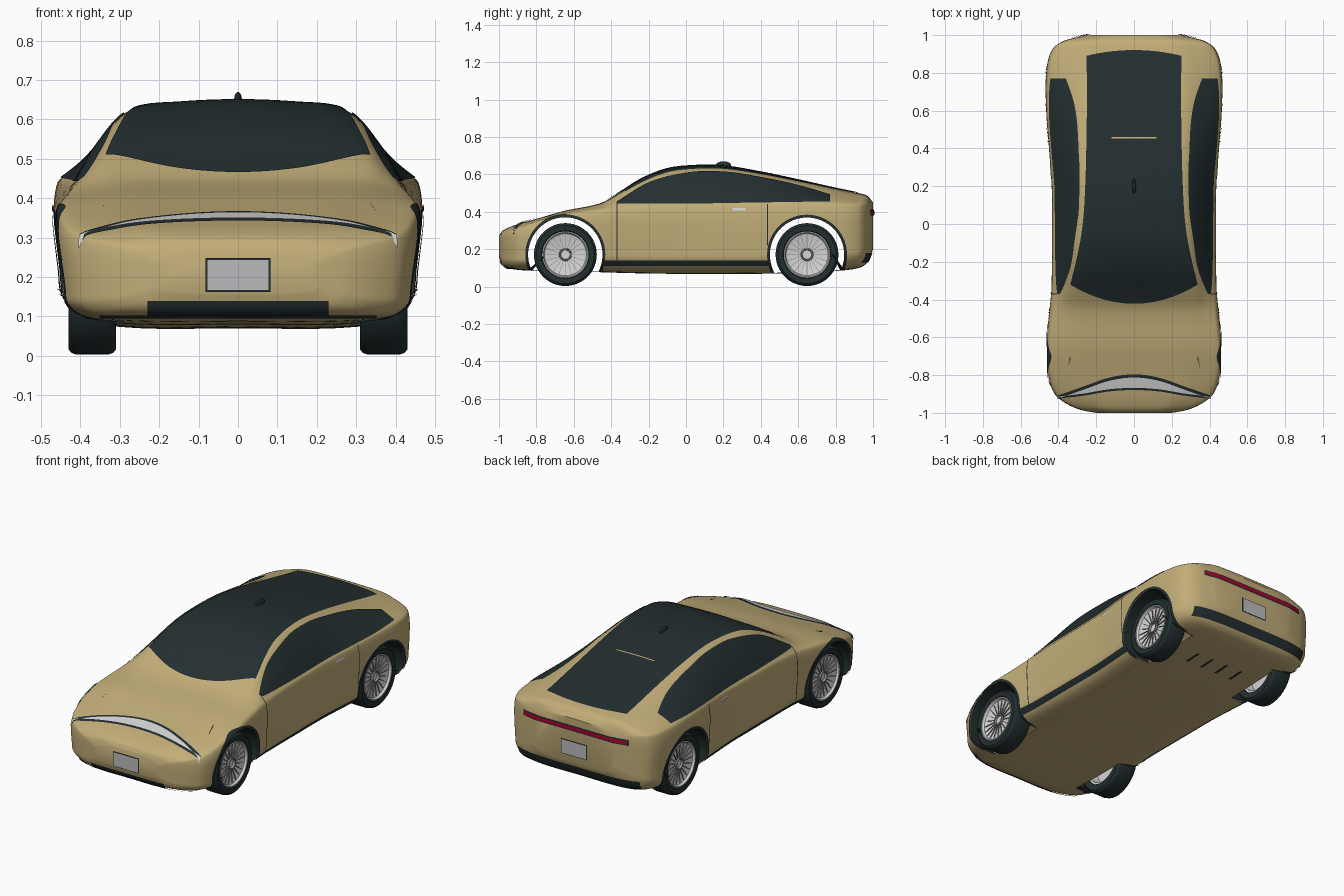
import bpy, bmesh
from math import sin, cos, pi, radians, hypot
from mathutils import Vector
from mathutils.bvhtree import BVHTree

cube = bpy.data.objects.get("Cube")
if cube:
    bpy.data.objects.remove(cube, do_unlink=True)


def material(name, r, g, b):
    m = bpy.data.materials.new(name)
    m.use_nodes = True
    m.diffuse_color = (r, g, b, 1)
    m.node_tree.nodes["Principled BSDF"].inputs["Base Color"].default_value = (r, g, b, 1)
    return m


PAINT = material("sand paint", .54, .42, .19)
DARK = material("dark glass and trim", .017, .028, .03)
SILVER = material("silver", .5, .5, .51)
LIGHT = material("light alloy", .66, .66, .66)
GREY = material("spoke grey", .3, .3, .3)
RED = material("red lens", .42, .0, .025)


def hermite(knots, rows, t):
    """Smooth interpolation of rows of values placed at the knots."""
    t = min(max(t, knots[0]), knots[-1])
    i = 0
    while i < len(knots) - 2 and t > knots[i + 1]:
        i += 1

    def slope(k, c):
        a, b = max(k - 1, 0), min(k + 1, len(knots) - 1)
        return (rows[b][c] - rows[a][c]) / (knots[b] - knots[a])
    d = knots[i + 1] - knots[i]
    s = (t - knots[i]) / d
    ease = s * s * (3 - 2 * s)
    return [rows[i][c] * (1 - ease) + rows[i + 1][c] * ease
            + d * s * (1 - s) * ((1 - s) * slope(i, c) - s * slope(i + 1, c))
            for c in range(len(rows[0]))]


def curve(points, u):
    return hermite(list(range(len(points))), points, u * (len(points) - 1))


def finish(name, bm, mat, angle=35):
    me = bpy.data.meshes.new(name)
    bm.to_mesh(me)
    bm.free()
    ob = bpy.data.objects.new(name, me)
    bpy.context.collection.objects.link(ob)
    me.materials.append(mat)
    smooth(ob, angle)
    return ob


def smooth(ob, angle=35):
    bpy.ops.object.select_all(action='DESELECT')
    ob.select_set(True)
    bpy.context.view_layer.objects.active = ob
    bpy.ops.object.shade_smooth_by_angle(angle=radians(angle))


def grid(rows, wrap=False, caps=False, facing=None):
    """Skin rows of points; close each row, cap the ends or face a direction."""
    bm = bmesh.new()
    vs = [[bm.verts.new(p) for p in row] for row in rows]
    n = len(rows[0])
    for a, b in zip(vs, vs[1:]):
        for i in range(n if wrap else n - 1):
            j = (i + 1) % n
            bm.faces.new((a[i], a[j], b[j], b[i]))
    if caps:
        bm.faces.new(vs[0])
        bm.faces.new(vs[-1])
    bmesh.ops.remove_doubles(bm, verts=bm.verts, dist=1e-5)
    bmesh.ops.recalc_face_normals(bm, faces=bm.faces)
    if facing and sum(f.normal.dot(facing) * f.calc_area() for f in bm.faces) < 0:
        bmesh.ops.reverse_faces(bm, faces=bm.faces)
    return bm


# Body stations: y, half width, floor, shoulder, top, roof edge
STATIONS = [
    (-1, .2, .16, .24, .27, .1), (-.985, .28, .12, .27, .295, .15),
    (-.95, .36, .1, .292, .315, .2), (-.9, .42, .09, .31, .333, .25),
    (-.8, .455, .085, .345, .362, .28), (-.65, .465, .08, .388, .405, .3),
    (-.46, .448, .078, .415, .445, .31), (-.36, .438, .075, .43, .5, .32),
    (-.24, .435, .072, .44, .575, .3), (-.1, .434, .07, .445, .63, .285),
    (.05, .434, .07, .447, .647, .275), (.2, .436, .07, .45, .645, .27),
    (.4, .45, .07, .455, .612, .27), (.6, .465, .075, .455, .57, .265),
    (.8, .465, .085, .45, .525, .26), (.92, .435, .1, .445, .5, .25),
    (.97, .37, .13, .44, .485, .23), (1, .25, .2, .4, .45, .15)]


def section(station):
    y, w, b, s, t, r = station
    h, drop = s - b, .12 * (t - s)
    pts = [(0, b), (.55 * w, b), (.85 * w, b + .05 * h), (.965 * w, b + .18 * h),
           (.985 * w, b + .35 * h), (w, b + .75 * h), (.985 * w, s - .06 * h), (.95 * w, s),
           ((.95 * w + r) / 2 + .01, (s + t - drop) / 2 + .03 * (t - s)),
           (r, t - drop), (.5 * r, t - .25 * drop), (0, t)]
    knots = [0]
    for p, q in zip(pts, pts[1:]):
        knots.append(knots[-1] + hypot(q[0] - p[0], q[1] - p[1]) ** .5)
    half = []
    for a, c in zip(knots, knots[1:]):
        half += [hermite(knots, pts, a + (c - a) * k / 5) for k in range(5)]
    half.append(pts[-1])
    return [(x, y, z) for x, z in half] + [(-x, y, z) for x, z in half[-2:0:-1]]


ys = [s[0] for s in STATIONS]
rings = [section(hermite(ys, STATIONS, a + (c - a) * k / 5))
         for a, c in zip(ys, ys[1:]) for k in range(5)] + [section(STATIONS[-1])]
bm = grid(rings, wrap=True, caps=True)
skin = BVHTree.FromBMesh(bm)
body = finish("body", bm, PAINT)
body.data.materials.append(DARK)

# Wheel arches: cut the sides, line the arch, leave the inside open
AXLES, HUB, ARCH, INNER = (-.645, .647), .171, .2, .29
bm = bmesh.new()
for y in AXLES:
    for side in (-1, 1):
        new = bmesh.ops.create_cone(bm, cap_ends=True, segments=64, radius1=ARCH, radius2=ARCH, depth=.4)
        for v in new["verts"]:
            x, up, z = v.co
            v.co = (side * (INNER + .2) + z, y + x, HUB + up)
bmesh.ops.recalc_face_normals(bm, faces=bm.faces)
cutter = finish("arch_cutter", bm, DARK)
cutter.hide_render = True
mod = body.modifiers.new("arches", 'BOOLEAN')
mod.object = cutter
bpy.context.view_layer.objects.active = body
bpy.ops.object.modifier_apply(modifier=mod.name)
bpy.data.objects.remove(cutter, do_unlink=True)
bm = bmesh.new()
bm.from_mesh(body.data)
bmesh.ops.delete(bm, geom=[f for f in bm.faces if all(abs(abs(v.co.x) - INNER) < 1e-4 for v in f.verts)],
                 context='FACES')
for f in bm.faces:
    f.material_index = int(any(all(abs(hypot(v.co.y - y, v.co.z - HUB) - ARCH) < .002 for v in f.verts)
                               for y in AXLES))
bm.to_mesh(body.data)
bm.free()
smooth(body)

# Directions from which thin panels are draped over the body
VIEWS = {"left": (1, 0, 0), "right": (-1, 0, 0), "front": (0, -1, 0),
         "back": (0, 1, 0), "top": (0, 0, 1), "under": (0, 0, -1)}


def drape(name, mat, rows, view, lift=.004):
    out = Vector(VIEWS[view])
    axis = [abs(c) for c in out].index(1)
    points = []
    for row in rows:
        line = []
        for p in row:
            start = list(p)
            start.insert(axis, 1.2 * out[axis])
            hit, normal, *_ = skin.ray_cast(Vector(start), -out)
            if hit is None:
                hit, normal, *_ = skin.find_nearest(Vector(start))
            line.append(hit + normal * (lift if normal.dot(out) > 0 else -lift))
        points.append(line)
    return finish(name, grid(points, facing=out), mat)


def between(low, high, n=40, m=6):
    rows = []
    for j in range(m + 1):
        row = []
        for i in range(n + 1):
            a, b = curve(low, i / n), curve(high, i / n)
            row.append([p + (q - p) * j / m for p, q in zip(a, b)])
        rows.append(row)
    return rows


def box(a, b, c, d, n=24, m=4):
    return between([(a, b), (c, b)], [(a, d), (c, d)], n, m)


# Windscreen, roof and rear glass in one sheet
EDGE = [(.335,), (.285,), (.262,), (.25,), (.25,)]
rows = []
for j in range(81):
    row = []
    for i in range(41):
        u = i / 20 - 1
        front, rear = -.42 + .1 * u * u, .92 - .03 * u * u
        y = front + (rear - front) * j / 80
        row.append((u * hermite([-.32, -.1, .1, .5, .92], EDGE, y)[0], y))
    rows.append(row)
drape("roof_glass", DARK, rows, "top")
drape("roof_seam", PAINT, box(-.12, .452, .12, .459), "top", .007)

# Side panels
TOP = [(-.37, .452), (-.2, .555), (0, .607), (.2, .612), (.4, .583), (.6, .54), (.77, .49)]
for side in ("left", "right"):
    drape(side + "_window", DARK, between([(y, .441 + .015 * max(y, 0)) for y, z in TOP], TOP, 60, 14), side)
    drape(side + "_sill", DARK, box(-.445, .112, .445, .14), side)
    drape(side + "_front_door_gap", DARK, box(-.372, .14, -.367, .44, 1, 24), side)
    drape(side + "_rear_door_gap", DARK, box(.434, .22, .439, .44, 1, 24), side)
    drape(side + "_door_handle", LIGHT, box(.25, .405, .32, .418), side)
    for end, y in zip(("front", "rear"), AXLES):
        arc = [[(y + r * cos(a), HUB + r * sin(a)) for a in
                [radians(-25 + 230 * i / 64) for i in range(65)]] for r in (ARCH - .002, ARCH + .006, ARCH + .013)]
        drape(f"{side}_{end}_arch_trim", DARK, arc, side)

# Front light bar, swept over the nose
LOW = [(0, -.878), (.13, -.885), (.27, -.908), (.4, -.922)]
HIGH = [(0, -.795), (.13, -.812), (.27, -.86), (.4, -.905)]


def both(points, dy):
    return [(-x, y + dy) for x, y in points[:0:-1]] + [(x, y + dy) for x, y in points]


drape("light_bar_frame", DARK, between(both(LOW, 0), both(HIGH, 0), 60), "top")
drape("light_bar", LIGHT, between(both(LOW, .012), both(HIGH, -.016), 60), "top", .007)

# Bumper details, number plates and tail light
drape("front_grille", DARK, box(-.23, .102, .23, .14), "front")
drape("front_lip", DARK, box(-.35, .1, .35, .107), "front", .006)
drape("rear_bumper", DARK, box(-.38, .13, .38, .18), "back")
drape("tail_light_frame", DARK, box(-.33, .379, .33, .411), "back")
drape("tail_light", RED, box(-.32, .386, .32, .404), "back", .007)
for view, z in (("front", .205), ("back", .28)):
    drape(view + "_plate_frame", DARK, box(-.082, z - .043, .082, z + .043), view)
    drape(view + "_plate", SILVER, box(-.077, z - .038, .077, z + .038), view, .007)

# Underside vents
for k in range(4):
    x = -.15 + .1 * k
    drape(f"floor_vent_{k + 1}", DARK, box(x - .008, .62, x + .008, .72), "under")

# Roof antenna
bm = bmesh.new()
bmesh.ops.create_uvsphere(bm, u_segments=16, v_segments=10, radius=1)
bmesh.ops.scale(bm, verts=bm.verts, vec=(.01, .042, .022))
bmesh.ops.translate(bm, verts=bm.verts, vec=(0, .2, .648))
finish("antenna", bm, DARK)


# Wheels
def lathe(name, mat, profile, side, y):
    rows = [[(side * (.37 + x), y + r * cos(a), HUB + r * sin(a))
             for a in [2 * pi * i / 48 for i in range(48)]] for r, x in profile]
    finish(name, grid(rows, wrap=True), mat)


TYRE = [(.122, .05), (.128, .058), (.155, .06), (.164, .053), (.168, .04),
        (.168, -.04), (.164, -.053), (.155, -.06), (.122, -.058), (.122, .05)]
RIM = [(0, .032), (.03, .034), (.1, .042), (.112, .046), (.118, .058), (.124, .058),
       (.124, -.05), (.11, -.05), (.1, 0), (0, 0)]
HUB_RING = [(.024, .034), (.026, .046), (.032, .046), (.034, .034)]
for label, side in (("left", 1), ("right", -1)):
    for end, y in zip(("front", "rear"), AXLES):
        name = f"{label}_{end}_"
        lathe(name + "tyre", DARK, TYRE, side, y)
        lathe(name + "rim", LIGHT, RIM, side, y)
        lathe(name + "hub_ring", GREY, HUB_RING, side, y)
        bm = bmesh.new()
        for k in range(20):
            a = 2 * pi * k / 20
            for v in bmesh.ops.create_cube(bm, size=1)["verts"]:
                r, t = .071 + v.co.x * .076, v.co.y * .003
                v.co = (side * (.37 + .031 + .1 * r + v.co.z * .012),
                        y + r * cos(a) - t * sin(a), HUB + r * sin(a) + t * cos(a))
        bmesh.ops.recalc_face_normals(bm, faces=bm.faces)
        finish(name + "spokes", bm, GREY)
